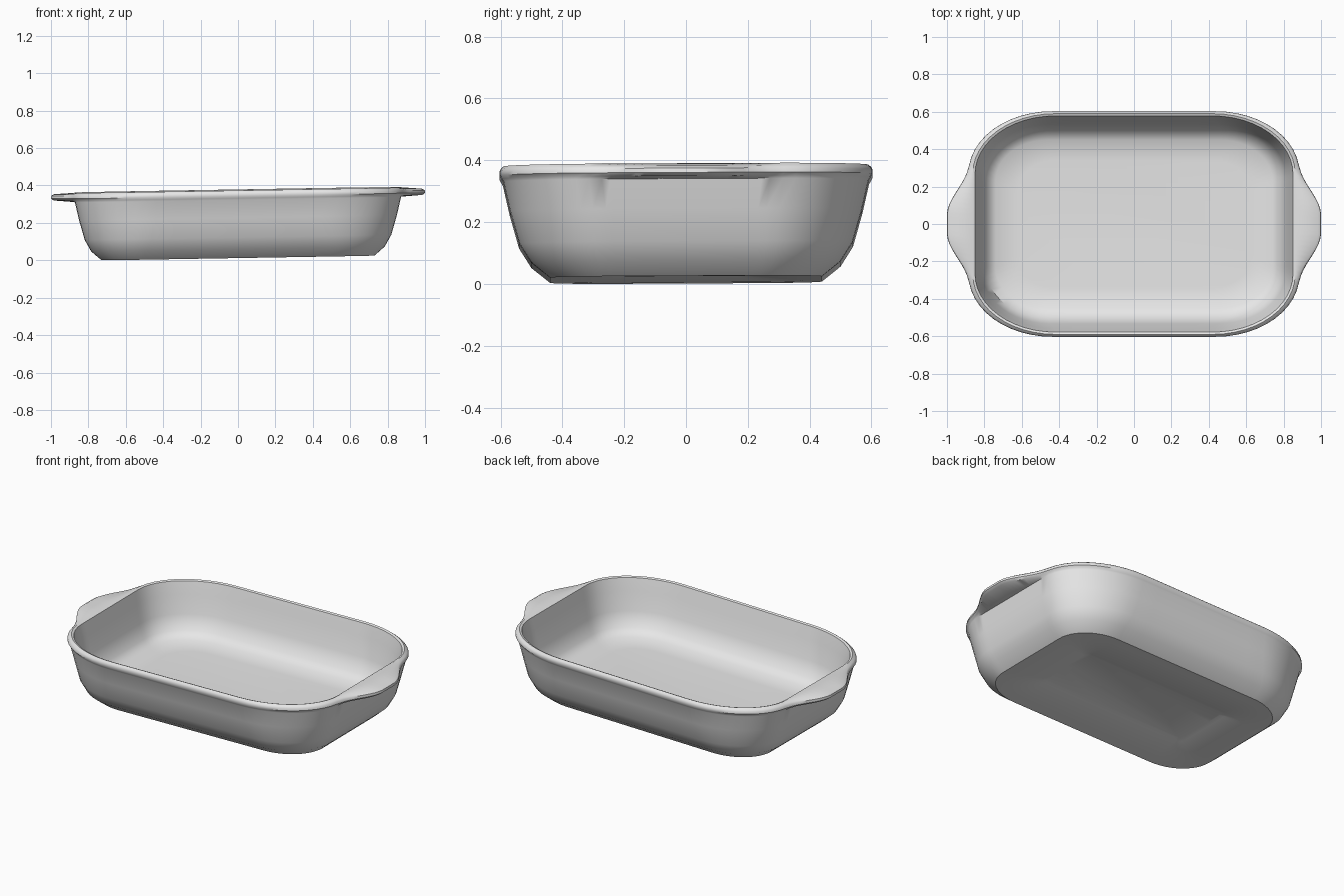
import bpy
import bmesh
from math import sin, cos, pi, radians

cube = bpy.data.objects.get("Cube")
if cube:
    bpy.data.objects.remove(cube, do_unlink=True)

glaze = bpy.data.materials.new("grey_glaze")
glaze.use_nodes = True
glaze.diffuse_color = (0.8, 0.8, 0.8, 1)
glaze.node_tree.nodes["Principled BSDF"].inputs["Base Color"].default_value = (0.8, 0.8, 0.8, 1)


def rounded_outline(hx, hy, rx, ry):
    """Rounded rectangle with elliptical corners and a fixed point count."""
    corner, end, side = 12, 20, 8
    cx, cy = hx - rx, hy - ry
    pts = []
    for k, (sx, sy) in enumerate([(1, 1), (-1, 1), (-1, -1), (1, -1)]):
        for i in range(corner + 1):
            a = (k + i / corner) * pi / 2
            pts.append((sx * cx + rx * cos(a), sy * cy + ry * sin(a)))
        # straight run towards the next corner
        x, y = pts[-1]
        n = end if k % 2 else side
        for i in range(1, n):
            t = 1 - 2 * i / n
            pts.append((x, y * t) if k % 2 else (x * t, y))
    return pts


def handle_push(x, y):
    """Outward bulge of the two end handles."""
    t = max(0.0, min(1.0, (0.32 - abs(y)) / 0.27))
    return (1 if x > 0 else -1) * 0.115 * t * t * (3 - 2 * t)


# Sections from the underside, up the outside, over the rim, down to the floor:
# half length, half width, corner radii, height, handle amount
sections = [
    # recessed underside panel and foot
    (0.48, 0.18, 0.03, 0.03, 0.042, 0),
    (0.50, 0.20, 0.03, 0.03, 0.034, 0),
    (0.67, 0.38, 0.20, 0.16, 0.017, 0),
    (0.73, 0.44, 0.25, 0.20, 0.014, 0),
    # outer wall
    (0.785, 0.50, 0.30, 0.25, 0.062, 0),
    (0.82, 0.54, 0.36, 0.28, 0.125, 0),
    (0.85, 0.57, 0.41, 0.31, 0.23, 0),
    (0.872, 0.592, 0.44, 0.32, 0.326, 0),
    # handles and rim
    (0.876, 0.597, 0.45, 0.33, 0.335, 0.96),
    (0.885, 0.603, 0.45, 0.33, 0.346, 1),
    (0.883, 0.603, 0.45, 0.33, 0.360, 1),
    (0.876, 0.599, 0.45, 0.33, 0.368, 0.93),
    (0.862, 0.590, 0.44, 0.32, 0.376, 0),
    (0.850, 0.578, 0.43, 0.31, 0.371, 0),
    # inner wall and floor
    (0.835, 0.560, 0.41, 0.30, 0.30, 0),
    (0.812, 0.533, 0.36, 0.28, 0.19, 0),
    (0.785, 0.500, 0.32, 0.25, 0.105, 0),
    (0.74, 0.45, 0.28, 0.22, 0.072, 0),
    (0.62, 0.34, 0.20, 0.16, 0.064, 0),
]

# Dish: loft the sections, with a slight hand-made tilt
bm = bmesh.new()
rings = []
for hx, hy, rx, ry, z, amount in sections:
    ring = []
    for x, y in rounded_outline(hx, hy, rx, ry):
        px = x + amount * handle_push(x, y)
        ring.append(bm.verts.new((px, y, z + 0.017 * x + 0.005 * y)))
    rings.append(ring)
for low, high in zip(rings, rings[1:]):
    n = len(low)
    for i in range(n):
        j = (i + 1) % n
        bm.faces.new((low[i], low[j], high[j], high[i]))
bm.faces.new(list(reversed(rings[0])))
bm.faces.new(rings[-1])
bmesh.ops.recalc_face_normals(bm, faces=bm.faces)

mesh = bpy.data.meshes.new("baking_dish")
bm.to_mesh(mesh)
bm.free()
mesh.materials.append(glaze)
dish = bpy.data.objects.new("baking_dish", mesh)
bpy.context.collection.objects.link(dish)

# Smooth glaze with crisp foot edges
for obj in bpy.context.selected_objects:
    obj.select_set(False)
dish.select_set(True)
bpy.context.view_layer.objects.active = dish
bpy.ops.object.shade_smooth_by_angle(angle=radians(40))
